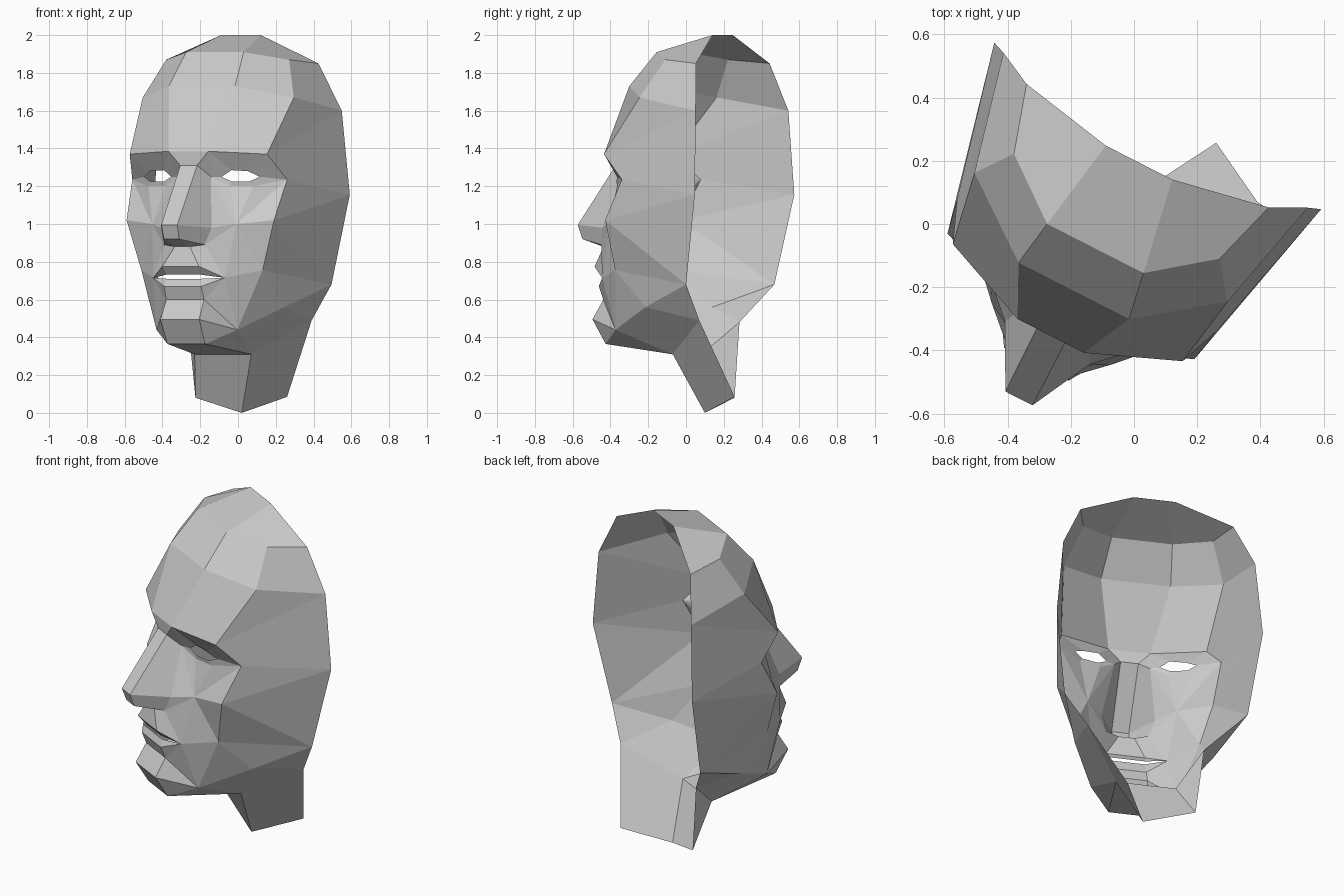
import bpy, bmesh
from math import radians
from mathutils import Vector, Matrix

if "Cube" in bpy.data.objects:
    bpy.data.objects.remove(bpy.data.objects["Cube"])

# Head is turned on the neck: local x = sideways, -y = forward
TURN = Matrix.Translation((0.075, 0.31, 0)) @ Matrix.Rotation(radians(-27), 4, 'Z')
INSIDE = TURN @ Vector((0, -0.25, 1.0))


def pt(side, forward, z):
    return Vector((side, -forward, z))


def mir(p):
    return Vector((-p.x, p.y, p.z))


def loft(a, b):
    """Faces between two profiles of equal length; repeated points make triangles."""
    return [[a[i], a[i + 1], b[i + 1], b[i]] for i in range(len(a) - 1)]


def fan(centre, rim):
    return [[centre, rim[i], rim[i + 1]] for i in range(len(rim) - 1)]


def middle(profile):
    """Centre strip between a profile and its mirror image."""
    return loft(profile, [mir(p) for p in profile])


def part(name, halves=(), centre=(), world=()):
    bm = bmesh.new()
    faces = [[TURN @ p for p in f] for f in halves]
    faces += [[TURN @ mir(p) for p in f] for f in halves]
    faces += [[TURN @ p for p in f] for f in centre]
    faces += list(world)
    for f in faces:
        loop = []
        for p in f:
            if all((p - q).length > 1e-5 for q in loop):
                loop.append(p)
        if len(loop) > 2:
            bm.faces.new([bm.verts.new(p) for p in loop])
    bmesh.ops.remove_doubles(bm, verts=bm.verts, dist=1e-4)
    bm.normal_update()
    for f in bm.faces:
        if f.normal.dot(f.calc_center_median() - INSIDE) < 0:
            f.normal_flip()
    me = bpy.data.meshes.new(name)
    bm.to_mesh(me)
    bm.free()
    ob = bpy.data.objects.new(name, me)
    bpy.context.collection.objects.link(ob)


# Profiles of one half, shared between neighbouring parts
crown, crown_side = pt(.118, .13, 2.0), pt(.43, .07, 1.85)
temple, ear, jaw_back = pt(.54, .015, 1.6), pt(.58, 0, 1.155), pt(.515, .085, .68)
hair, hair_side = pt(.171, .435, 1.91), pt(.365, .285, 1.87)
fore, fore_side = pt(.196, .585, 1.73), pt(.449, .395, 1.67)
brow, brow_side = pt(.118, .745, 1.385), pt(.408, .627, 1.37)
eye_side, lid_out, lid_in = pt(.46, .495, 1.235), pt(.31, .6, 1.2), pt(.19, .635, 1.2)
nose_root = pt(.1, .675, 1.25)
bridge, tip, tip_low = pt(.05, .74, 1.31), pt(.048, .967, .995), pt(.045, .94, .92)
base, wing, wing_low = pt(.045, .815, .88), pt(.15, .77, .98), pt(.12, .79, .89)
cheek, cheekbone, cheek_low = pt(.25, .675, 1.0), pt(.438, .605, 1.02), pt(.36, .585, .755)
mouth_end, lip_top, lip_low = pt(.213, .738, .715), pt(.11, .835, .775), pt(.11, .81, .67)
groove, chin, chin_low = pt(.112, .782, .6), pt(.115, .845, .495), pt(.112, .768, .365)
jaw_front, jaw = pt(.24, .645, .44), pt(.39, .39, .56)

# Forehead and crown
rows = [[crown, crown_side], [hair, hair_side], [fore, fore_side], [brow, brow_side]]
half = [f for a, b in zip(rows, rows[1:]) for f in loft(a, b)]
part("forehead", half, middle([r[0] for r in rows]))

# Sides of the head, from the face outline to the open back edge
part("head_side", loft(
    [hair_side, fore_side, brow_side, eye_side, cheekbone, cheekbone, cheek_low, jaw],
    [crown_side, temple, temple, ear, ear, jaw_back, jaw_back, jaw_back]))

# Eye sockets around open eye holes
socket = [brow, brow_side, eye_side, lid_out, lid_in, nose_root, brow]
eye = [pt(.2, .635, 1.285), pt(.29, .62, 1.28), pt(.342, .584, 1.25),
       pt(.295, .61, 1.225), pt(.2, .635, 1.225), pt(.15, .65, 1.25)]
part("eye_socket", loft(socket, eye + eye[:1]))

# Nose
ridge = [brow, bridge, tip, tip_low, base]
part("nose", loft(ridge, [nose_root, nose_root, wing, wing_low, wing_low]), middle(ridge))

# Cheeks
part("cheek", fan(cheek, [nose_root, lid_in, lid_out, eye_side, cheekbone, cheek_low,
                          mouth_end, wing_low, wing, nose_root]))

# Lips with an open slit
slit_up, slit_low = pt(.1, .8, .732), pt(.1, .795, .71)
ends = [mouth_end] * 3
part("mouth",
     loft([base, lip_top, slit_up], [wing_low, mouth_end, mouth_end])
     + loft([slit_low, lip_low, groove], ends),
     middle([base, lip_top, slit_up]) + middle([slit_low, lip_low, groove]))

# Chin and jaw
part("chin",
     [[groove, mouth_end, jaw_front], [mouth_end, cheek_low, jaw_front],
      [cheek_low, jaw, jaw_front]] + fan(jaw_front, [groove, chin, chin_low]),
     middle([groove, chin, chin_low]))

# Neck faces straight ahead, so its lower edge is laid out in world space
throat = pt(.168, .341, .31)
throats = [TURN @ mir(throat), TURN @ throat]
nape = [Vector((-.265, .283, .48)), Vector((.39, .07, .49))]
low = [Vector((-.225, .257, .08)), Vector((.02, .1, 0)), Vector((.26, .257, .085))]
part("neck", world=loft([nape[0], throats[0], throats[1], nape[1]],
                        [low[0], low[0], low[1], low[2]]))

# Underside of the jaw joins the turned head to the neck
under = [[TURN @ p for p in f] for f in middle([chin_low, throat])]
for flip, front, back in ((mir, throats[0], nape[0]), (Vector, throats[1], nape[1])):
    edge = [TURN @ flip(p) for p in (chin_low, jaw_front, jaw, jaw_back)]
    under += loft(edge, [front, front, back, back])
part("jaw_underside", world=under)
